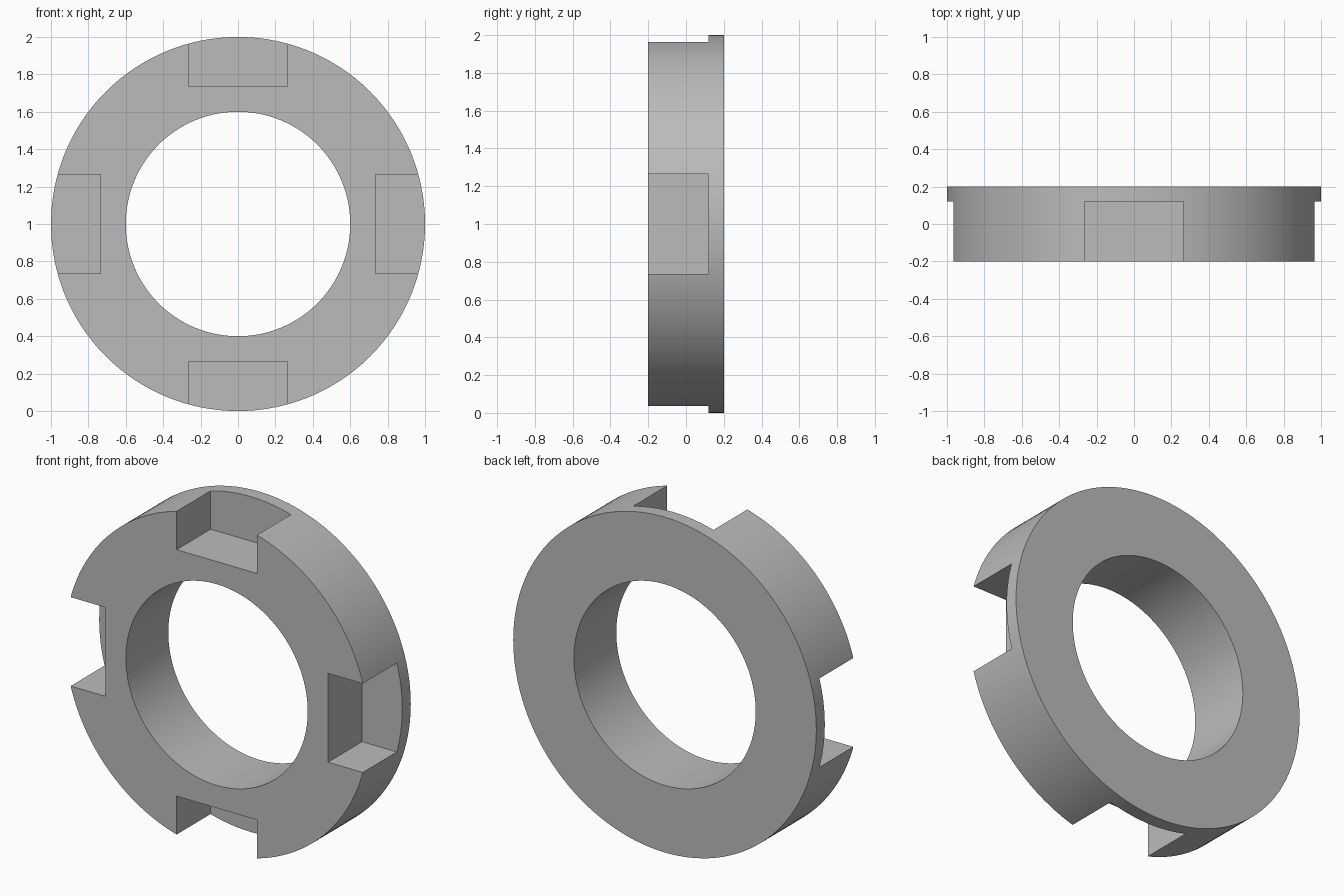
import bpy
from math import pi, sin, cos

default = bpy.data.objects.get("Cube")
if default:
    bpy.data.objects.remove(default, do_unlink=True)

OUTER, INNER, DEPTH = 1.0, 0.6, 0.4
NOTCH_WIDTH, NOTCH_FLOOR, FLANGE = 0.53, 0.735, 0.08
SEGMENTS = 128

grey = bpy.data.materials.new("plain grey")
grey.use_nodes = True
colour = (0.5, 0.5, 0.5, 1)
grey.diffuse_color = colour
grey.node_tree.nodes["Principled BSDF"].inputs["Base Color"].default_value = colour


def cylinder(name, radius, depth):
    bpy.ops.mesh.primitive_cylinder_add(vertices=SEGMENTS, radius=radius, depth=depth,
                                        location=(0, 0, OUTER), rotation=(pi / 2, 0, 0))
    obj = bpy.context.object
    obj.name = name
    return obj


def cut(target, cutter):
    """Subtract the cutter from the target, then discard it."""
    mod = target.modifiers.new("cut", 'BOOLEAN')
    mod.operation = 'DIFFERENCE'
    mod.solver = 'EXACT'
    mod.object = cutter
    bpy.context.view_layer.objects.active = target
    bpy.ops.object.modifier_apply(modifier=mod.name)
    bpy.data.objects.remove(cutter, do_unlink=True)


# Ring body with a round bore
ring = cylinder("notched_ring", OUTER, DEPTH)
ring.data.materials.append(grey)
cut(ring, cylinder("bore_cutter", INNER, DEPTH * 2))

# Four rim notches, open at the front and stopped by the rear flange
radial = 0.6
length = DEPTH
for i in range(4):
    angle = i * pi / 2
    reach = NOTCH_FLOOR + radial / 2
    bpy.ops.mesh.primitive_cube_add(
        size=1, location=(reach * cos(angle), DEPTH / 2 - FLANGE - length / 2,
                          OUTER + reach * sin(angle)),
        rotation=(0, -angle, 0))
    cutter = bpy.context.object
    cutter.name = "notch_cutter"
    cutter.scale = (radial, length, NOTCH_WIDTH)
    bpy.context.view_layer.update()
    cut(ring, cutter)

# Smooth curved walls, crisp edges
bpy.ops.object.select_all(action='DESELECT')
ring.select_set(True)
bpy.context.view_layer.objects.active = ring
bpy.ops.object.shade_smooth_by_angle(angle=pi / 6)
